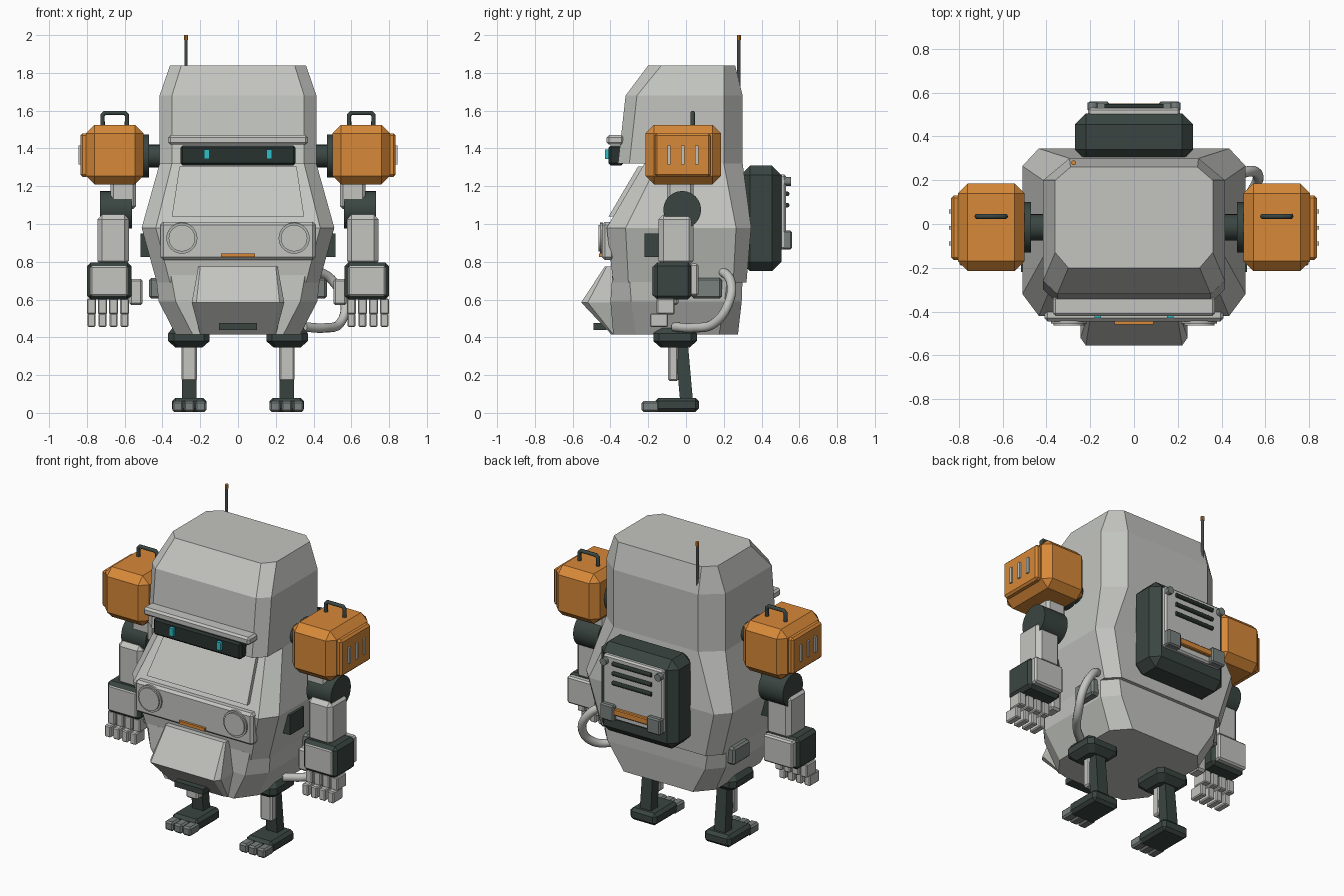
import bpy, bmesh, math
from mathutils import Matrix, Vector

old = bpy.data.objects.get("Cube")
if old:
    bpy.data.objects.remove(old, do_unlink=True)


def material(name, r, g, b):
    m = bpy.data.materials.new(name)
    m.use_nodes = True
    m.diffuse_color = (r, g, b, 1)
    m.node_tree.nodes["Principled BSDF"].inputs["Base Color"].default_value = (r, g, b, 1)
    return m


LIGHT = material("light_grey", .55, .56, .53)
LAMP = material("lamp_grey", .43, .45, .42)
METAL = material("worn_metal", .19, .22, .21)
DARK = material("dark_green_grey", .042, .06, .053)
BLACK = material("visor_black", .022, .032, .029)
ORANGE = material("orange", .68, .25, .04)
CYAN = material("cyan", .03, .52, .6)
ROUND = []


def finish(name, bm, mat):
    bmesh.ops.recalc_face_normals(bm, faces=bm.faces)
    me = bpy.data.meshes.new(name)
    bm.to_mesh(me)
    bm.free()
    me.materials.append(mat)
    ob = bpy.data.objects.new(name, me)
    bpy.context.collection.objects.link(ob)
    return ob


def loft(name, rings, mat):
    """Skin between closed rings of points and cap both ends."""
    bm = bmesh.new()
    loops = [[bm.verts.new(p) for p in r] for r in rings]
    n = len(loops[0])
    for a, b in zip(loops, loops[1:]):
        for i in range(n):
            bm.faces.new((a[i], a[(i + 1) % n], b[(i + 1) % n], b[i]))
    bm.faces.new(loops[0])
    bm.faces.new(loops[-1])
    return finish(name, bm, mat)


def box(name, x, y, z, mat, bevel=0.0):
    bm = bmesh.new()
    bmesh.ops.create_cube(bm, size=1)
    for v in bm.verts:
        v.co = [(a + b) / 2 + c * abs(b - a) for (a, b), c in zip((x, y, z), v.co)]
    if bevel:
        bmesh.ops.bevel(bm, geom=bm.edges[:], offset=bevel, segments=1, affect='EDGES')
    return finish(name, bm, mat)


def rod(name, a, b, radius, mat, sides=24):
    a, b = Vector(a), Vector(b)
    bm = bmesh.new()
    turn = (b - a).to_track_quat('Z', 'Y').to_matrix().to_4x4()
    bmesh.ops.create_cone(bm, cap_ends=True, segments=sides, radius1=radius, radius2=radius,
                          depth=(b - a).length, matrix=Matrix.Translation((a + b) / 2) @ turn)
    ob = finish(name, bm, mat)
    ROUND.append(ob)
    return ob


def tube(name, points, radius, mat, smooth=True):
    cu = bpy.data.curves.new(name, 'CURVE')
    cu.dimensions = '3D'
    cu.bevel_depth, cu.bevel_resolution, cu.use_fill_caps = radius, 3, True
    if smooth:
        sp = cu.splines.new('BEZIER')
        sp.bezier_points.add(len(points) - 1)
        for bp, p in zip(sp.bezier_points, points):
            bp.co = p
            bp.handle_left_type = bp.handle_right_type = 'AUTO'
    else:
        sp = cu.splines.new('POLY')
        sp.points.add(len(points) - 1)
        for sp_p, p in zip(sp.points, points):
            sp_p.co = (*p, 1)
    cu.materials.append(mat)
    ob = bpy.data.objects.new(name, cu)
    bpy.context.collection.objects.link(ob)


def octagon(z, hw, y0, y1, front, back):
    """Rectangle ring with cut corners; front and back are (dx, dy) of the cuts."""
    (fx, fy), (bx, by) = front, back
    half = [(hw - fx, y0), (hw, y0 + fy), (hw, y1 - by), (hw - bx, y1)]
    return [(x, y, z) for x, y in half] + [(-x, y, z) for x, y in reversed(half)]


# Head, torso and lower body
loft("head", [octagon(1.32, .415, -.36, .30, (.065, .06), (.12, .10)),
              octagon(1.68, .415, -.32, .30, (.065, .06), (.12, .10)),
              octagon(1.84, .36, -.20, .26, (.06, .07), (.07, .06))], LIGHT)
loft("torso", [octagon(.69, .43, -.385, .32, (.07, .08), (.07, .07)),
               octagon(.98, .51, -.42, .345, (.075, .10), (.075, .08)),
               octagon(1.32, .415, -.22, .30, (.065, .07), (.12, .10))], LIGHT)
loft("lower_body", [octagon(.415, .33, -.385, .275, (.09, .12), (.09, .10)),
                    octagon(.59, .42, -.40, .295, (.09, .11), (.08, .09)),
                    octagon(.73, .435, -.39, .30, (.08, .09), (.07, .08))], LIGHT)

# Chest panel lying on the sloping torso front
outline = [(-.35, 1.04), (.35, 1.04), (.31, 1.305), (-.31, 1.305)]
loft("chest_panel", [[(x, -.22 - (1.32 - z) * .588 - d, z) for x, z in outline]
                     for d in (-.02, .025)], LIGHT)

# Brow, visor and eyes
box("brow", (-.37, .37), (-.42, -.33), (1.42, 1.47), LIGHT, .012)
box("visor", (-.305, .305), (-.41, -.33), (1.31, 1.415), BLACK, .012)
for s in (-1, 1):
    box("eye", (s * .165 - .015, s * .165 + .015), (-.43, -.40), (1.345, 1.395), CYAN)

# Face plate with headlights and orange bar
box("face_plate", (-.41, .41), (-.445, -.38), (.81, 1.01), LIGHT, .015)
for s in (-1, 1):
    rod("lamp_ring", (s * .297, -.44, .925), (s * .297, -.455, .925), .082, LAMP, 32)
    rod("lamp_lens", (s * .297, -.44, .925), (s * .297, -.463, .925), .07, LIGHT, 32)
box("orange_bar", (-.09, .09), (-.46, -.44), (.825, .845), ORANGE)

# Chin guard: a folded shield with a slot
loft("chin_guard", [[(-a, -.36, z), (-a, y1, z), (-b, y2, z), (b, y2, z), (a, y1, z), (a, -.36, z)]
                    for z, a, y1, b, y2 in ((.415, .20, -.385, .18, -.395),
                                            (.585, .245, -.52, .22, -.555),
                                            (.775, .21, -.42, .20, -.43))], LIGHT)
box("chin_slot", (-.10, .10), (-.49, -.42), (.44, .475), DARK)

# Arms and legs, built once per side
for s, side in ((1, "left_"), (-1, "right_")):
    def part(name, x, y, z, mat, bevel=0.0):
        return box(side + name, sorted((s * x[0], s * x[1])), y, z, mat, bevel)

    # Shoulder block
    part("shoulder_block", (.50, .805), (-.215, .185), (1.21, 1.525), ORANGE, .045)
    part("shoulder_cover", (.79, .835), (-.165, .13), (1.25, 1.48), ORANGE, .012)
    for y in (-.09, -.017, .057):
        part("shoulder_vent", (.83, .845), (y - .009, y + .009), (1.315, 1.415), LIGHT)
    tube(side + "handle", [(s * x, .035, z) for x, z in
                           ((.588, 1.51), (.588, 1.575), (.60, 1.588), (.705, 1.588),
                            (.717, 1.575), (.717, 1.51))], .012, DARK, False)
    rod(side + "shoulder_joint", (s * .47, -.015, 1.36), (s * .52, -.015, 1.36), .115, DARK)
    rod(side + "shoulder_axle", (s * .36, -.015, 1.36), (s * .48, -.015, 1.36), .06, DARK)

    # Arm and cuff
    part("upper_arm", (.54, .675), (-.10, .04), (1.08, 1.25), LIGHT, .015)
    rod(side + "elbow", (s * .56, -.02, 1.075), (s * .73, -.02, 1.075), .10, DARK)
    part("forearm", (.577, .745), (-.145, .04), (.78, 1.05), LIGHT, .025)
    part("cuff", (.565, .80), (-.172, .03), (.60, .797), DARK, .02)
    part("cuff_front_plate", (.585, .78), (-.18, -.15), (.62, .777), LIGHT, .006)
    part("cuff_back_plate", (.58, .785), (.02, .065), (.62, .79), LIGHT, .01)

    # Hand
    for i in range(4):
        x = .60 + i * .0585
        part("finger_base", (x - .024, x + .024), (-.155, -.06), (.522, .605), LIGHT, .006)
        part("finger_tip", (x - .021, x + .021), (-.19, -.095), (.455, .527), LIGHT, .006)
    part("thumb", (.505, .575), (-.13, -.04), (.57, .71), LIGHT, .012)

    # Side fittings on the body
    part("side_vent", (.46, .517), (-.22, -.08), (.825, .95), DARK)
    part("hip_fitting", (.38, .47), (.03, .19), (.605, .715), METAL, .012)

    # Leg
    loft(side + "hip", [[(p[0] + s * .26, p[1] - .058, z) for p in octagon(z, w, -d, d, (c, c), (c, c))]
                        for z, w, d, c in ((.345, .07, .075, .02), (.38, .11, .115, .03),
                                           (.42, .11, .115, .03), (.465, .075, .08, .02))], DARK)
    part("shin_plate", (.217, .30), (-.095, -.04), (.168, .37), LIGHT, .01)
    loft(side + "leg_strut", [[(s * .258 + a * w, y + b * .034, z) for a, b in
                               ((-1, -1), (1, -1), (1, 1), (-1, 1))]
                              for z, y, w in ((.06, .003, .039), (.40, -.027, .034))], DARK)
    part("foot", (.167, .35), (-.165, .068), (.005, .08), DARK, .018)
    for x in (.197, .258, .319):
        part("toe", (x - .029, x + .029), (-.235, -.14), (.005, .062), METAL, .01)

# Backpack
box("backpack", (-.27, .27), (.29, .505), (.75, 1.31), DARK, .05)
box("pack_panel", (-.21, .21), (.49, .53), (.865, 1.262), LIGHT, .01)
for z in (1.10, 1.16, 1.22):
    tube("pack_slot", [(-.135, .535, z), (.135, .535, z)], .013, BLACK, False)
for s in (-1, 1):
    rod("pack_bolt", (s * .19, .52, 1.225), (s * .19, .555, 1.225), .023, METAL, 12)
    box("pack_clamp", sorted((s * .115, s * .21)), (.51, .56), (.865, .965), METAL, .008)
box("pack_orange_bar", (-.12, .12), (.51, .55), (.905, .945), ORANGE, .005)

# Antenna and side hose
rod("antenna", (-.275, .28, 1.6), (-.275, .28, 1.98), .009, METAL, 10)
rod("antenna_tip", (-.275, .28, 1.975), (-.275, .28, 2.0), .011, ORANGE, 10)
tube("side_hose", [(.41, .18, .76), (.50, .235, .70), (.565, .225, .58), (.54, .15, .475),
                   (.46, .04, .45), (.35, -.06, .455)], .025, LIGHT)

bpy.ops.object.select_all(action='DESELECT')
for ob in ROUND:
    ob.select_set(True)
bpy.context.view_layer.objects.active = ROUND[0]
bpy.ops.object.shade_smooth_by_angle()
